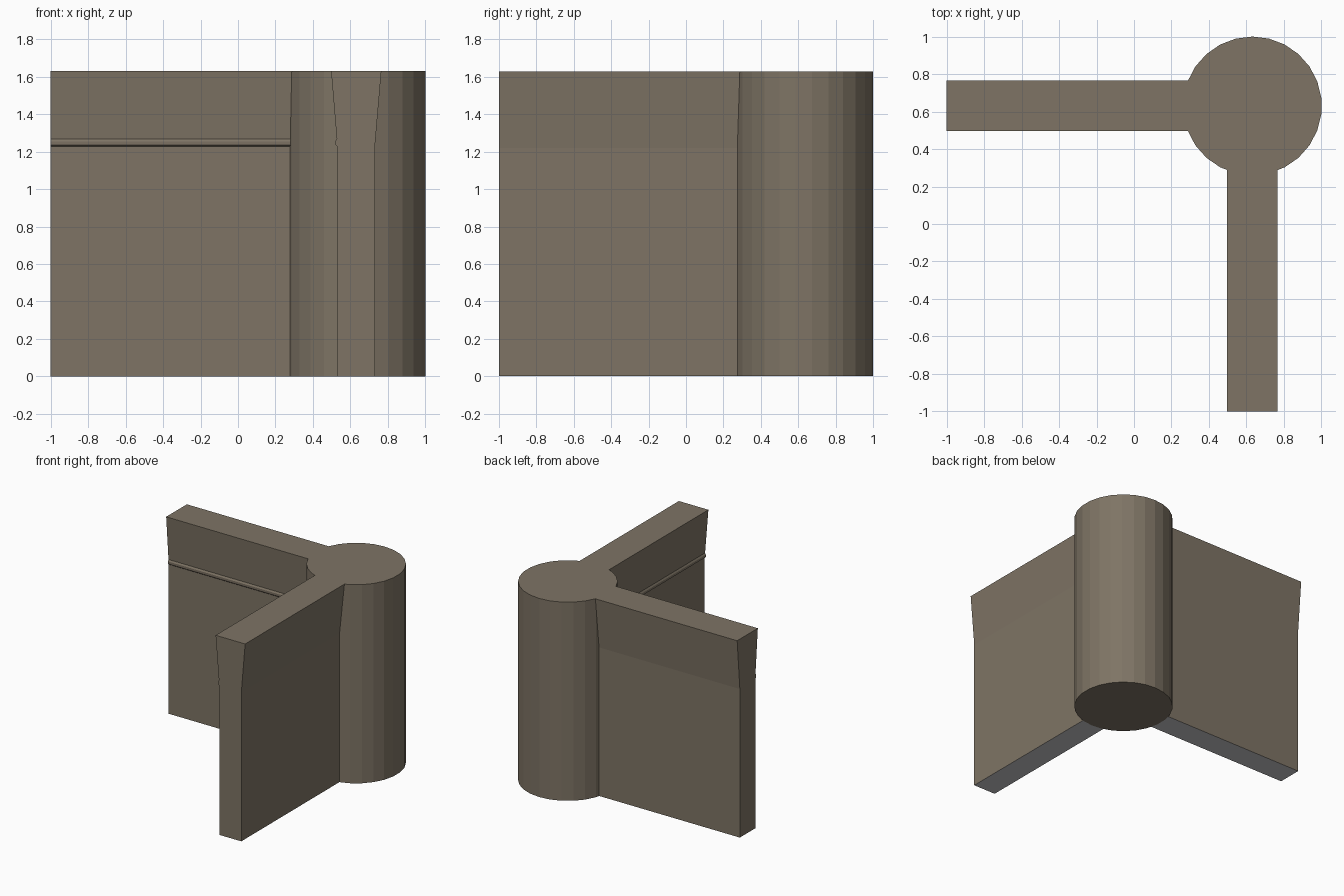
import bpy, bmesh, math

if "Cube" in bpy.data.objects:
    bpy.data.objects.remove(bpy.data.objects["Cube"])

def material(name, rgb):
    m = bpy.data.materials.new(name)
    m.diffuse_color = (*rgb, 1)
    m.use_nodes = True
    m.node_tree.nodes["Principled BSDF"].inputs["Base Color"].default_value = m.diffuse_color
    return m

stone = material("brown stone", (0.21, 0.175, 0.13))
underside = material("grey underside", (0.56, 0.56, 0.58))

H = 1.63                 # overall height
CX, CY, R = 0.632, 0.63, 0.37

def extrude_outline(name, start, end):
    """Solid between two matching outlines; downward faces of walls are grey."""
    bm = bmesh.new()
    a = [bm.verts.new(p) for p in start]
    b = [bm.verts.new(p) for p in end]
    bm.faces.new(a)
    bm.faces.new(b)
    n = len(a)
    for i in range(n):
        bm.faces.new((a[i], a[(i + 1) % n], b[(i + 1) % n], b[i]))
    bmesh.ops.recalc_face_normals(bm, faces=bm.faces)
    if "wall" in name:
        for f in bm.faces:
            if f.normal.z < -0.95:
                f.material_index = 1
    me = bpy.data.meshes.new(name)
    bm.to_mesh(me)
    bm.free()
    me.materials.append(stone)
    me.materials.append(underside)
    ob = bpy.data.objects.new(name, me)
    bpy.context.collection.objects.link(ob)
    return ob

# Round corner tower, 26 flat sides with a vertex at the back
ring = [(CX + R * math.sin(2 * math.pi * i / 26),
         CY + R * math.cos(2 * math.pi * i / 26)) for i in range(26)]
extrude_outline("corner_tower", [(x, y, 0) for x, y in ring],
                [(x, y, H) for x, y in ring])

# Wall cross-section: flared top, small moulding on the inner face
profile = [(0.53, 0.001), (0.73, 0.001), (0.73, 1.22), (0.765, H),
           (0.497, H), (0.527, 1.268), (0.519, 1.255), (0.520, 1.235),
           (0.53, 1.227)]
FAR, NEAR = -1.0, 0.31   # wall runs from its free end into the tower

# The two walls are mirror images across the diagonal
extrude_outline("left_wall", [(FAR, d, z) for d, z in profile],
                [(NEAR, d, z) for d, z in profile])
extrude_outline("front_wall", [(d, FAR, z) for d, z in profile],
                [(d, NEAR, z) for d, z in profile])
